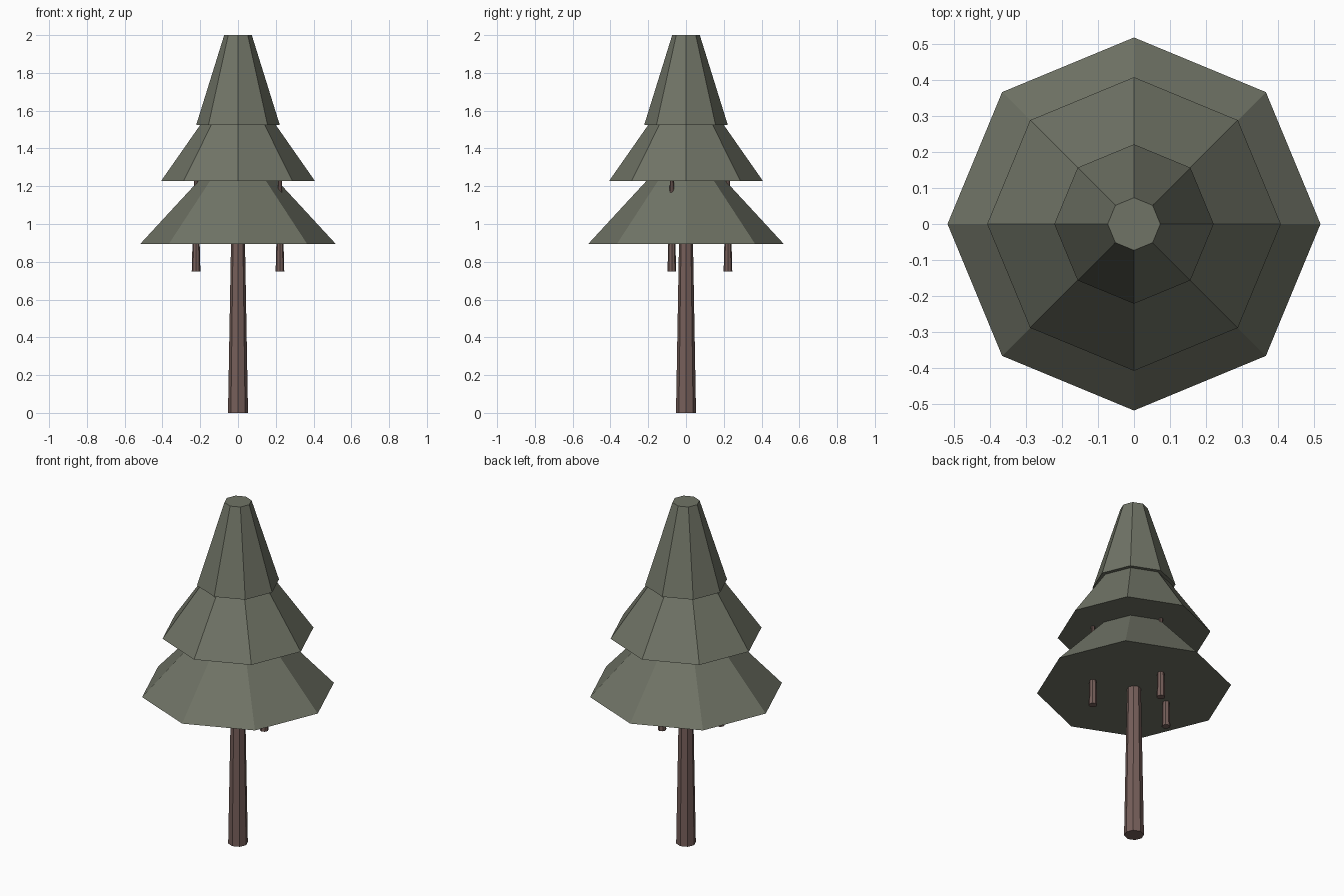
import bpy

if "Cube" in bpy.data.objects:
    bpy.data.objects.remove(bpy.data.objects["Cube"])


def flat_material(name, color):
    m = bpy.data.materials.new(name)
    m.diffuse_color = (*color, 1)
    m.use_nodes = True
    m.node_tree.nodes["Principled BSDF"].inputs["Base Color"].default_value = m.diffuse_color
    return m


needles = flat_material("grey_green_needles", (0.162, 0.174, 0.133))
bark = flat_material("brown_bark", (0.181, 0.114, 0.102))


def frustum(name, x, y, z0, z1, r0, r1, mat):
    """Eight-sided tapered part with closed ends, corners on the axes."""
    bpy.ops.mesh.primitive_cone_add(vertices=8, radius1=r0, radius2=r1, depth=z1 - z0,
                                    location=(x, y, (z0 + z1) / 2))
    ob = bpy.context.object
    ob.name = name
    ob.data.materials.append(mat)
    return ob


# Trunk
frustum("trunk", 0, 0, 0, 1.3, 0.053, 0.03, bark)

# Thin stems hanging below the lowest tier
for i, (x, y) in enumerate([(-0.222, 0), (0.222, -0.075), (0, 0.222)]):
    frustum(f"small_stem_{i + 1}", x, y, 0.748, 1.28, 0.023, 0.009, bark)

# Foliage tiers, bottom to top
tiers = [("lower_foliage", 0.895, 1.235, 0.517, 0.203),
         ("middle_foliage", 1.228, 1.53, 0.407, 0.196),
         ("upper_foliage", 1.525, 2.0, 0.221, 0.073)]
for name, z0, z1, r0, r1 in tiers:
    frustum(name, 0, 0, z0, z1, r0, r1, needles)
